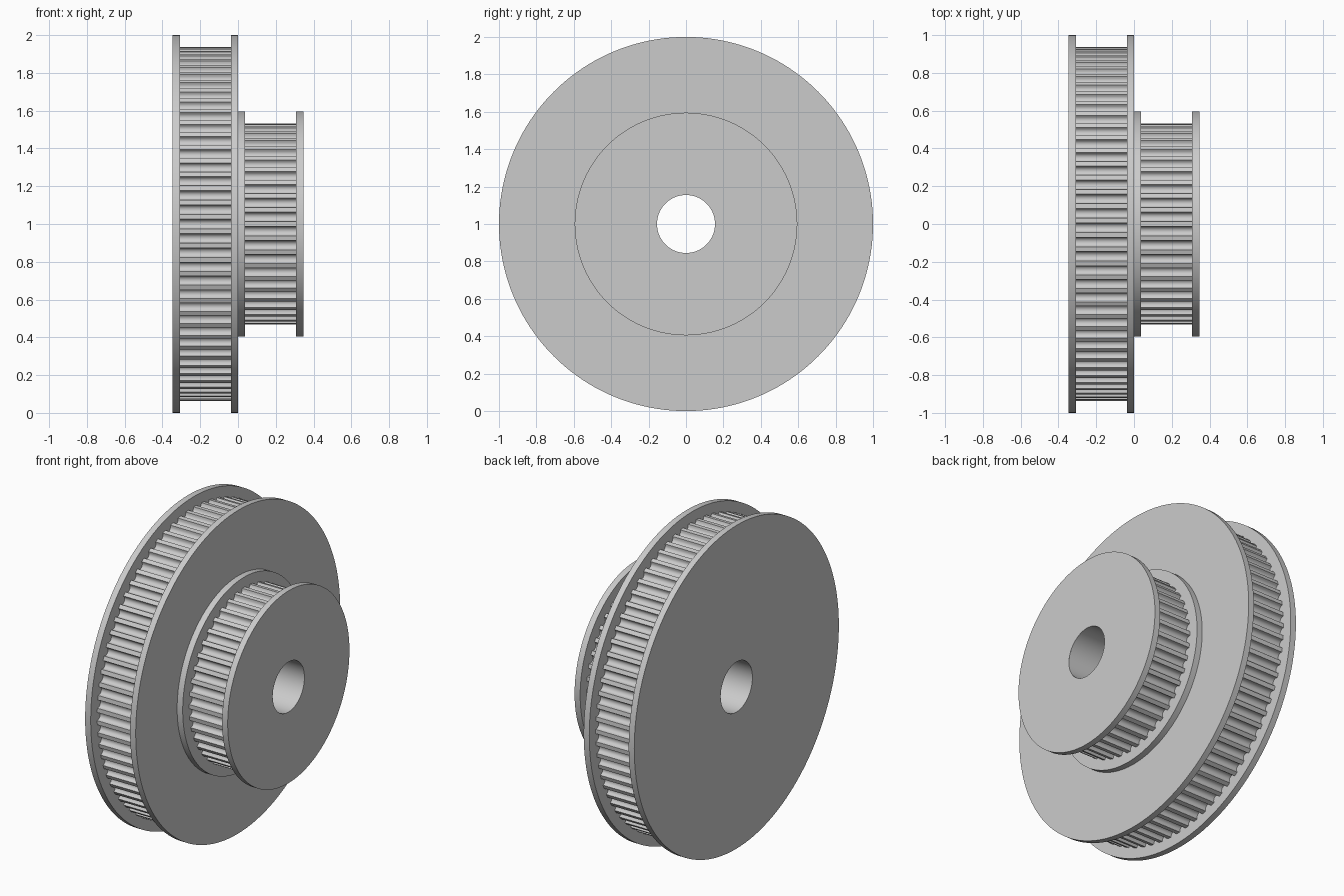
import bpy
import bmesh
from math import pi, sin, cos, radians

cube = bpy.data.objects.get("Cube")
if cube:
    bpy.data.objects.remove(cube)

metal = bpy.data.materials.new("plain_grey")
metal.use_nodes = True
GREY = (0.6, 0.6, 0.6, 1)
metal.diffuse_color = GREY
metal.node_tree.nodes["Principled BSDF"].inputs["Base Color"].default_value = GREY


def skin_rings(name, rings):
    """Join equal-length rings of points, closing each around the axle."""
    bm = bmesh.new()
    loops = [[bm.verts.new(p) for p in ring] for ring in rings]
    for a, b in zip(loops, loops[1:]):
        for i in range(len(a)):
            j = (i + 1) % len(a)
            bm.faces.new((a[i], a[j], b[j], b[i]))
    mesh = bpy.data.meshes.new(name)
    bm.to_mesh(mesh)
    bm.free()
    mesh.materials.append(metal)
    obj = bpy.data.objects.new(name, mesh)
    obj.location.z = 1
    bpy.context.collection.objects.link(obj)
    bpy.ops.object.select_all(action="DESELECT")
    obj.select_set(True)
    bpy.context.view_layer.objects.active = obj
    bpy.ops.object.shade_smooth_by_angle(angle=radians(30))


def around(x, outline):
    return [(x, r * cos(a), r * sin(a)) for r, a in outline]


def lathe(name, profile, sides=160):
    turn = [2 * pi * i / sides for i in range(sides)]
    skin_rings(name, [around(x, [(r, a) for a in turn]) for x, r in profile])


def toothed_ring(name, x0, x1, radius, teeth):
    """Flat-topped teeth separated by rounded grooves."""
    pitch = 2 * pi / teeth
    outline = []
    for t in range(teeth):
        for k in range(9):
            u = pi * k / 8
            outline.append((radius - DEPTH * sin(u) ** 0.8,
                            pitch * (t + 0.5 - 0.33 * cos(u))))
    skin_rings(name, [around(x0, outline), around(x1, outline)])


DEPTH = 0.029
BORE = 0.155
BIG, SMALL = 0.937, 0.533            # tooth tip radii
BIG_RIM, SMALL_RIM = 1.0, 0.595      # flange radii
X = [-0.346, -0.308, -0.038, 0, 0.038, 0.308, 0.346]
big_root, small_root = BIG - DEPTH, SMALL - DEPTH

# Large pulley
lathe("large_outer_flange", [(X[0], BORE), (X[0], BIG_RIM), (X[1], BIG_RIM), (X[1], big_root)])
toothed_ring("large_toothed_ring", X[1], X[2], BIG, 77)
lathe("large_inner_flange", [(X[2], big_root), (X[2], BIG_RIM), (X[3], BIG_RIM), (X[3], SMALL_RIM)])

# Small pulley
lathe("small_inner_flange", [(X[3], SMALL_RIM), (X[4], SMALL_RIM), (X[4], small_root)])
toothed_ring("small_toothed_ring", X[4], X[5], SMALL, 44)
lathe("small_outer_flange", [(X[5], small_root), (X[5], SMALL_RIM), (X[6], SMALL_RIM), (X[6], BORE)])

# Axle hole running through both pulleys
lathe("axle_bore", [(X[6], BORE), (X[0], BORE)], 64)
